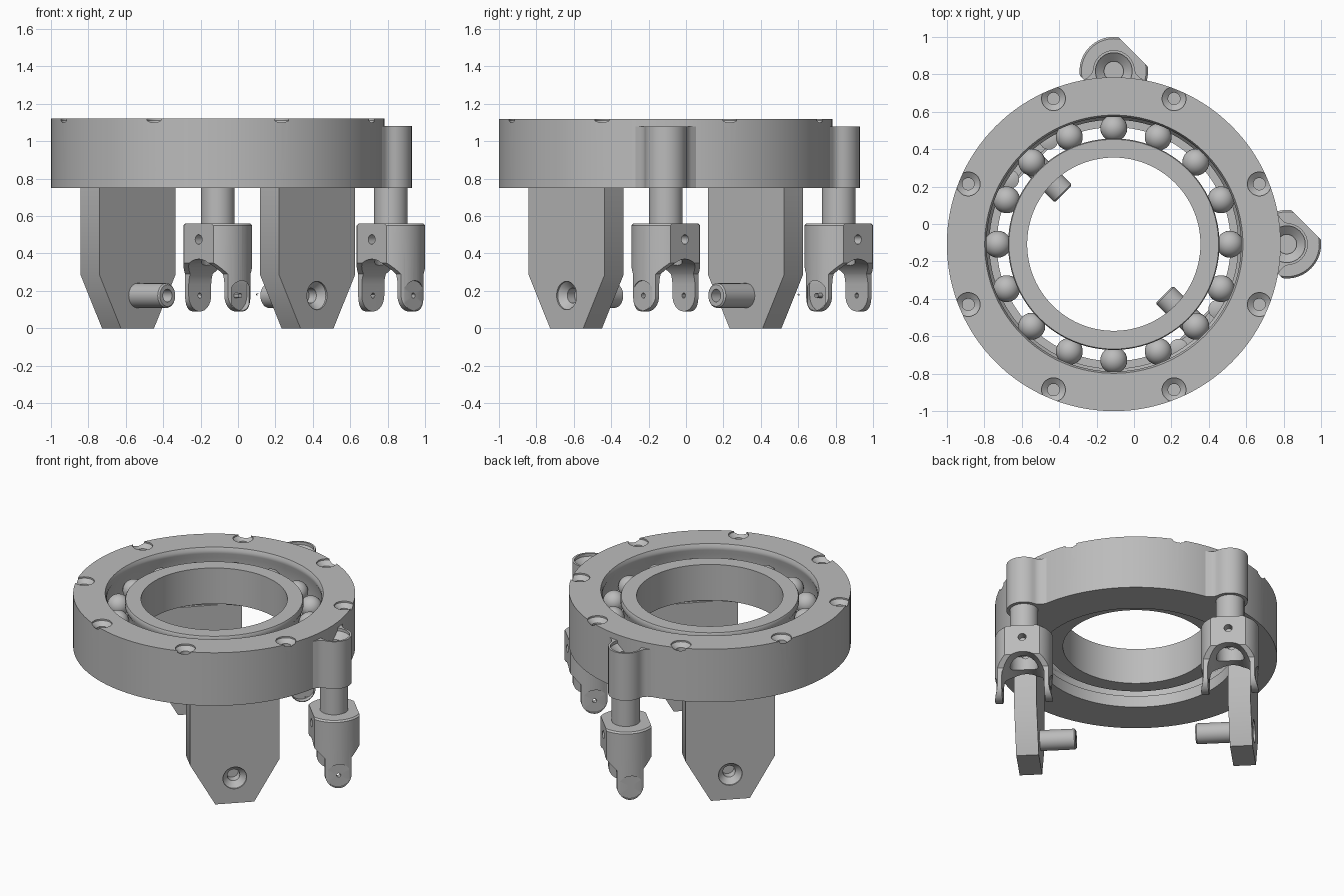
import bpy, bmesh
from math import sin, cos, pi, radians
from mathutils import Matrix, Vector

cube = bpy.data.objects.get("Cube")
if cube:
    bpy.data.objects.remove(cube)

steel = bpy.data.materials.new("plain_grey")
steel.use_nodes = True
steel.diffuse_color = (0.5, 0.5, 0.5, 1)
steel.node_tree.nodes["Principled BSDF"].inputs["Base Color"].default_value = (0.5, 0.5, 0.5, 1)

CENTRE = Matrix.Translation((-0.108, -0.108, 0))
TO_X = Matrix.Rotation(pi / 2, 4, "Y")     # turns the z axis to x
TO_Y = Matrix.Rotation(-pi / 2, 4, "X")    # turns the z axis to y


def turn(angle):
    return Matrix.Rotation(radians(angle), 4, "Z")


def move(x=0, y=0, z=0):
    return Matrix.Translation((x, y, z))


def make(name, bm, matrix):
    bmesh.ops.recalc_face_normals(bm, faces=bm.faces)
    mesh = bpy.data.meshes.new(name)
    bm.to_mesh(mesh)
    bm.free()
    mesh.transform(CENTRE @ matrix)
    mesh.materials.append(steel)
    obj = bpy.data.objects.new(name, mesh)
    bpy.context.collection.objects.link(obj)
    return obj


def lathe(name, profile, matrix=Matrix(), closed=False, steps=48):
    """Spin (radius, height) points about z; open profiles start and end on the axis."""
    bm = bmesh.new()
    verts = [bm.verts.new((r, 0, z)) for r, z in profile]
    edges = [bm.edges.new(pair) for pair in zip(verts, verts[1:])]
    if closed:
        edges.append(bm.edges.new((verts[-1], verts[0])))
    bmesh.ops.spin(bm, geom=verts + edges, axis=(0, 0, 1), cent=(0, 0, 0),
                   angle=2 * pi, steps=steps, use_duplicate=False)
    bmesh.ops.remove_doubles(bm, verts=bm.verts, dist=1e-4)
    return make(name, bm, matrix)


def rod(name, radius, low, high, matrix=Matrix(), steps=32):
    return lathe(name, [(0, low), (radius, low), (radius, high), (0, high)], matrix, steps=steps)


def prism(name, outline, direction, matrix=Matrix()):
    bm = bmesh.new()
    face = bm.faces.new([bm.verts.new(p) for p in outline])
    new = bmesh.ops.extrude_face_region(bm, geom=[face])["geom"]
    bmesh.ops.translate(bm, vec=direction, verts=[v for v in new if isinstance(v, bmesh.types.BMVert)])
    return make(name, bm, matrix)


def carve(obj, cutters, operation="DIFFERENCE"):
    for cutter in cutters:
        mod = obj.modifiers.new("cut", "BOOLEAN")
        mod.operation, mod.solver, mod.object = operation, "EXACT", cutter
    bpy.context.view_layer.update()
    graph = bpy.context.evaluated_depsgraph_get()
    mesh = bpy.data.meshes.new_from_object(obj.evaluated_get(graph))
    obj.modifiers.clear()
    obj.data = mesh
    for cutter in cutters:
        bpy.data.objects.remove(cutter)


def mirrored(half):
    return half + [(-y, z) for y, z in reversed(half)]


# Outer ring with a bearing shelf and eight countersunk bolt holes
ring = lathe("outer_ring", [(0.892, 0.75), (0.892, 1.12), (0.69, 1.12), (0.68, 1.1), (0.68, 1.08),
                            (0.692, 1.05), (0.692, 0.94), (0.665, 0.9), (0.665, 0.83),
                            (0.625, 0.83), (0.625, 0.75)], closed=True, steps=128)
carve(ring, [lathe("bolt_cutter", [(0, 0.95), (0.032, 0.95), (0.032, 1.085), (0.064, 1.11),
                                   (0.064, 1.2), (0, 1.2)], turn(22.5 + 45 * i) @ move(0.842), steps=24)
             for i in range(8)])

# Inner ring with a shallow ball track
lathe("inner_ring", [(0.463, 0.83), (0.463, 1.08), (0.56, 1.08), (0.565, 1.07), (0.565, 1.04),
                     (0.548, 1.01), (0.548, 0.93), (0.565, 0.9), (0.565, 0.83)], closed=True, steps=96)

# Bearing balls
for i in range(16):
    bm = bmesh.new()
    bmesh.ops.create_uvsphere(bm, u_segments=24, v_segments=16, radius=0.072)
    make("bearing_ball", bm, turn(22.5 * i) @ move(0.62, 0, 0.975))

# Two hanging plates with an inward pin each
plate_half = [(0.287, 0.75), (0.287, 0.285), (0.125, 0)]
for angle in (-45, 135):
    frame = turn(angle)
    plate = prism("hanging_plate", [(0.607, y, z) for y, z in mirrored(plate_half)], (0.143, 0, 0), frame)
    at_pin = frame @ move(0, 0, 0.175) @ TO_X
    carve(plate, [lathe("screw_cutter", [(0, 0.65), (0.04, 0.65), (0.04, 0.705), (0.076, 0.74),
                                         (0.076, 0.8), (0, 0.8)], at_pin)])
    lathe("plate_pin", [(0, 0.46), (0.034, 0.46), (0.034, 0.38), (0.058, 0.38), (0.066, 0.388),
                        (0.066, 0.61), (0, 0.61)], at_pin)
    for side in (-13, 13):
        lathe("shelf_screw", [(0, 0.83), (0.05, 0.83), (0.05, 0.84), (0.025, 0.85), (0, 0.85)],
              turn(angle + side) @ move(0.655), steps=20)

# Two lugs, each holding a rod with a forked end
bevel_steps = [pi * i / 16 for i in range(17)]
fork_half = [(0.145, 0.56), (0.145, 0.35), (0.085, 0.29)]
fork_outline = fork_half + [(0.085 * cos(a), 0.175 - 0.085 * sin(a)) for a in bevel_steps]
fork_outline += [(-y, z) for y, z in reversed(fork_half)]
slot_outline = [(-0.135, 0)] + [(-0.135 * cos(a), 0.235 + 0.135 * sin(a)) for a in bevel_steps] + [(0.135, 0)]
lug_half = [(0.84, 0.2), (0.875, 0.165), (0.892, 0.137), (0.91, 0.12), (0.93, 0.112)]
nose = [(0.925 + 0.112 * sin(a), 0.112 * cos(a)) for a in bevel_steps[1:-1]]
lug_outline = lug_half + nose + [(x, -y) for x, y in reversed(lug_half)]

for angle in (0, 90):
    at_lug = turn(angle) @ move(0.925)
    lug = prism("rod_lug", [(x, y, 0.75) for x, y in lug_outline], (0, 0, 0.33), turn(angle))
    carve(lug, [lathe("recess_cutter", [(0, 1.0), (0.052, 1.0), (0.052, 1.02), (0.098, 1.06),
                                        (0.098, 1.2), (0, 1.2)], at_lug)])
    rod("lug_rod", 0.09, 0.48, 0.8, at_lug)

    # Fork: a round bar trimmed to two flats and slotted into prongs
    frame = at_lug @ turn(-angle - 45)
    fork = lathe("rod_fork", [(0, 0.05), (0.183, 0.05), (0.183, 0.55), (0.173, 0.56), (0, 0.56)],
                 frame, steps=64)
    carve(fork, [prism("trim", [(-0.3, y, z) for y, z in fork_outline], (0.6, 0, 0), frame)], "INTERSECT")
    cutters = [prism("slot", [(x, -0.3, z) for x, z in slot_outline], (0, 0.6, 0), frame),
               rod("cross_hole", 0.026, -0.3, 0.3, frame @ move(0, 0, 0.475) @ TO_Y, 16),
               rod("prong_hole", 0.014, -0.3, 0.3, frame @ move(0, 0, 0.175) @ TO_X, 12),
               rod("rod_socket", 0.088, 0.3, 0.46, frame)]
    for side in (0, 180):
        cutters.append(rod("spot_face", 0.08, 0.17, 0.3, frame @ turn(side) @ move(0, 0, 0.175) @ TO_X))
    carve(fork, cutters)

# Smooth the round surfaces and keep the edges crisp
bpy.ops.object.select_all(action="DESELECT")
for obj in bpy.context.scene.objects:
    if obj.type == "MESH":
        obj.select_set(True)
        bpy.context.view_layer.objects.active = obj
bpy.ops.object.shade_smooth_by_angle(angle=radians(30))
